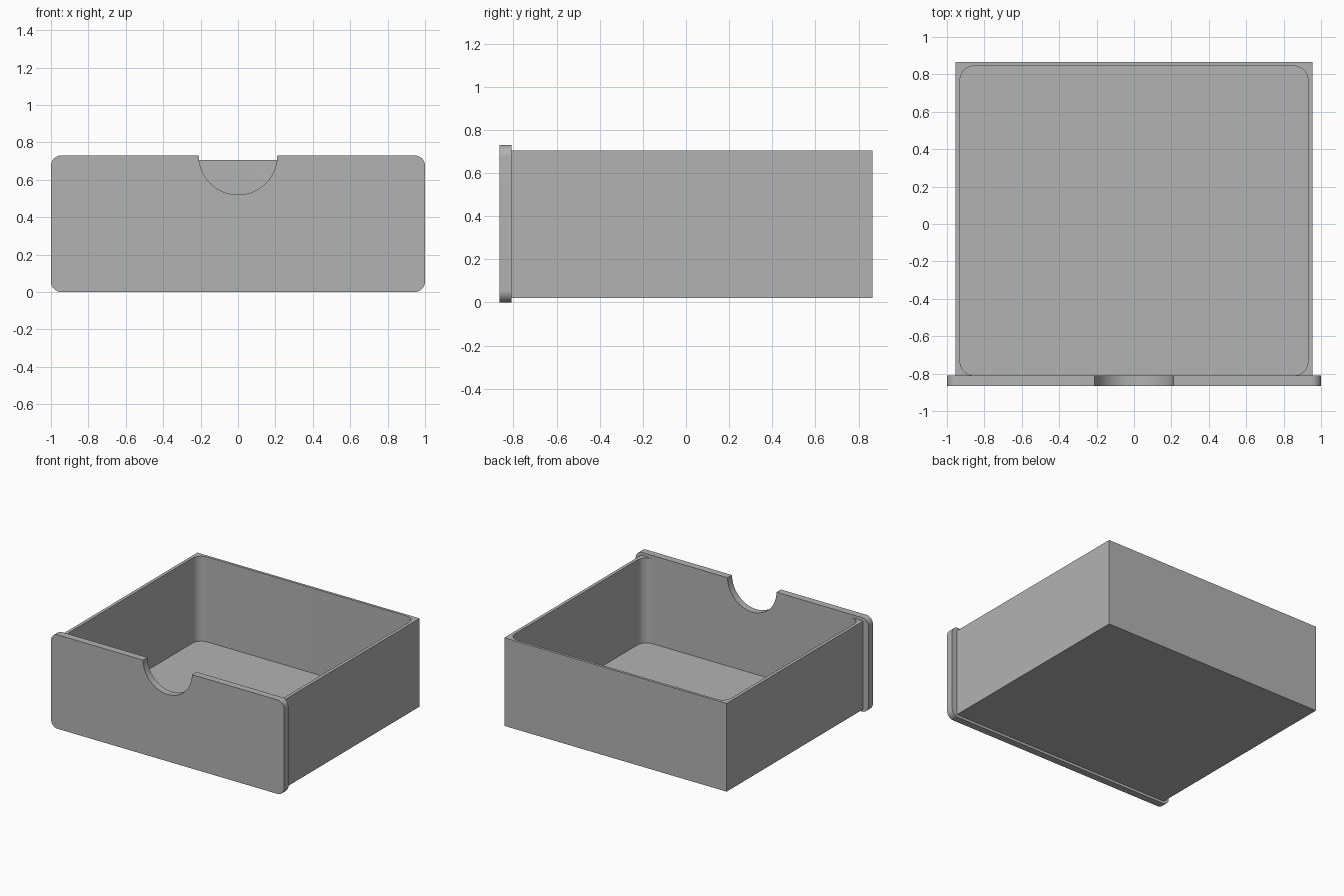
import bpy
import bmesh
from math import cos, sin, pi
from mathutils import Vector

cube = bpy.data.objects.get("Cube")
if cube:
    bpy.data.objects.remove(cube, do_unlink=True)

# Single plain grey
grey = bpy.data.materials.new("matte grey")
grey.use_nodes = True
colour = (0.45, 0.45, 0.45, 1)
grey.diffuse_color = colour
grey.node_tree.nodes["Principled BSDF"].inputs["Base Color"].default_value = colour


def arc(cx, cy, r, start, end, steps=12):
    """Points along an arc, angles in units of pi."""
    angles = [pi * (start + (end - start) * i / steps) for i in range(steps + 1)]
    return [(cx + r * cos(a), cy + r * sin(a)) for a in angles]


def extrude(name, points, offset):
    """Close a 3D outline into a face and extrude it into a solid."""
    bm = bmesh.new()
    face = bm.faces.new([bm.verts.new(p) for p in points])
    result = bmesh.ops.extrude_face_region(bm, geom=[face], use_keep_orig=True)
    moved = [v for v in result["geom"] if isinstance(v, bmesh.types.BMVert)]
    bmesh.ops.translate(bm, vec=Vector(offset), verts=moved)
    bmesh.ops.recalc_face_normals(bm, faces=bm.faces)
    mesh = bpy.data.meshes.new(name)
    bm.to_mesh(mesh)
    bm.free()
    mesh.materials.append(grey)
    obj = bpy.data.objects.new(name, mesh)
    bpy.context.collection.objects.link(obj)
    bpy.ops.object.select_all(action="DESELECT")
    obj.select_set(True)
    bpy.context.view_layer.objects.active = obj
    bpy.ops.object.shade_smooth_by_angle(angle=pi / 6)
    return obj


width, back, front = 0.955, 0.865, -0.81
base, floor_top, rim = 0.02, 0.045, 0.705
inner_x, inner_y, r = 0.93, 0.845, 0.075

# Tray walls: square outside, rounded cavity inside, closed by the front panel
outer = [(-width, front), (-width, back), (width, back), (width, front)]
cavity = (arc(inner_x - r, front + r, r, -0.5, 0)
          + arc(inner_x - r, inner_y - r, r, 0, 0.5)
          + arc(r - inner_x, inner_y - r, r, 0.5, 1)
          + arc(r - inner_x, front + r, r, 1, 1.5))
extrude("tray_walls", [(x, y, floor_top) for x, y in outer + cavity],
        (0, 0, rim - floor_top))

# Tray floor
extrude("tray_floor", [(x, y, base) for x, y in outer],
        (0, 0, floor_top - base))

# Front panel with rounded corners and a half-round finger notch
top, c, notch = 0.73, 0.055, 0.21
panel = (arc(c - 1, c, c, 1, 1.5) + arc(1 - c, c, c, 1.5, 2)
         + arc(1 - c, top - c, c, 0, 0.5)
         + arc(0, top, notch, 0, -1, 40)
         + arc(c - 1, top - c, c, 0.5, 1))
extrude("front_panel", [(x, -back, z) for x, z in panel],
        (0, front + back, 0))
